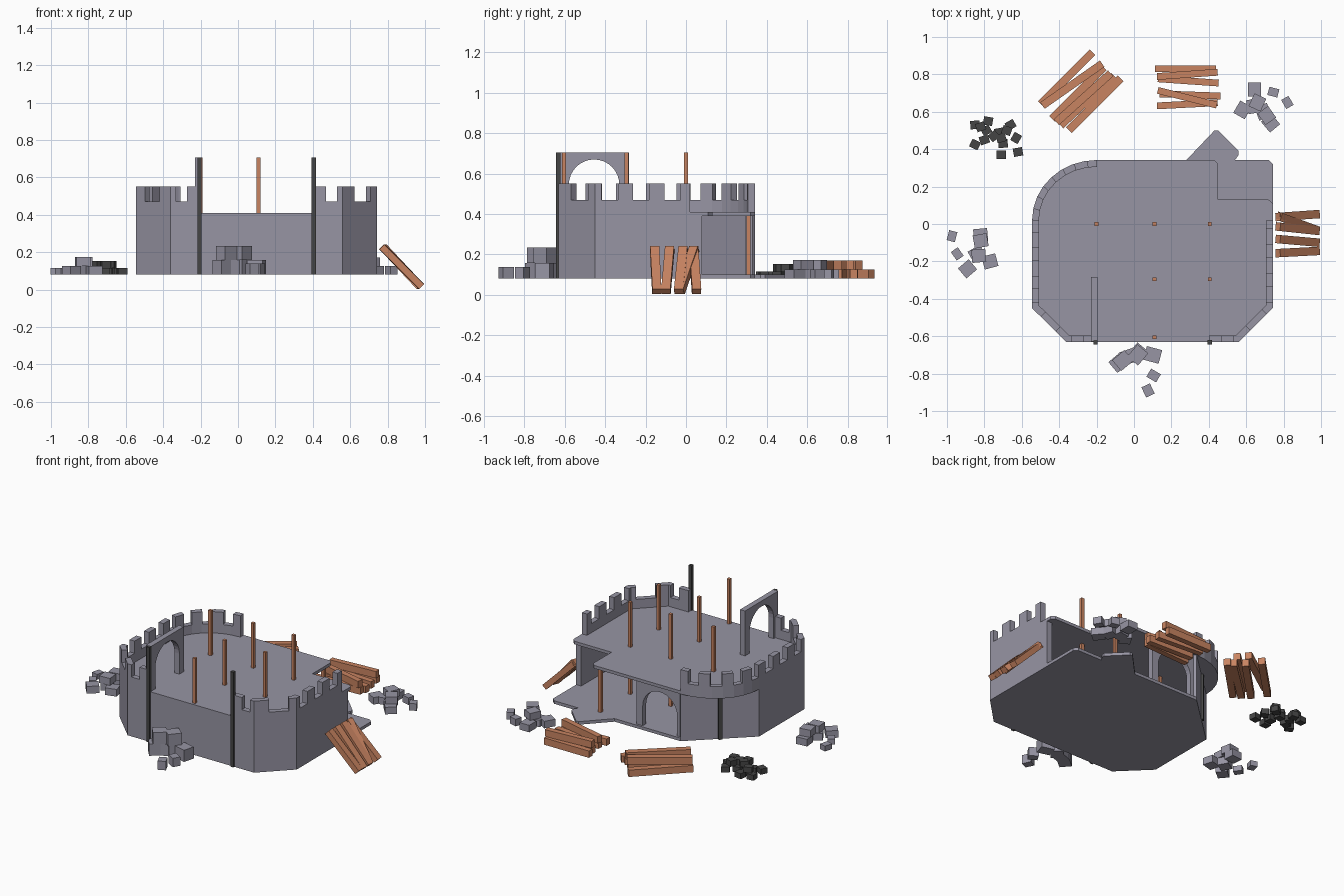
import bpy, bmesh, math
from mathutils import Vector, Matrix

cube = bpy.data.objects.get("Cube")
if cube:
    bpy.data.objects.remove(cube)


def material(name, rgb):
    m = bpy.data.materials.new(name)
    m.use_nodes = True
    m.diffuse_color = (*rgb, 1)
    m.node_tree.nodes["Principled BSDF"].inputs["Base Color"].default_value = (*rgb, 1)
    return m


STONE = material("grey stone", (0.31, 0.30, 0.37))
WOOD = material("orange wood", (0.58, 0.23, 0.12))
DARK = material("dark iron", (0.06, 0.06, 0.06))

BASE, CEILING, DECK, PARAPET, MERLON, TOP = 0.08, 0.39, 0.41, 0.47, 0.55, 0.705
THICK = 0.036


def finish(name, bm, mat):
    bmesh.ops.recalc_face_normals(bm, faces=bm.faces)
    mesh = bpy.data.meshes.new(name)
    bm.to_mesh(mesh)
    bm.free()
    mesh.materials.append(mat)
    ob = bpy.data.objects.new(name, mesh)
    bpy.context.collection.objects.link(ob)
    return ob


def add_prism(bm, points, z0, z1):
    face = bm.faces.new([bm.verts.new((p[0], p[1], z0)) for p in points])
    out = bmesh.ops.extrude_face_region(bm, geom=[face])
    moved = [v for v in out["geom"] if isinstance(v, bmesh.types.BMVert)]
    bmesh.ops.translate(bm, verts=moved, vec=(0, 0, z1 - z0))


def add_box(bm, centre, size, rot=None):
    mat = Matrix.Translation(centre) @ (rot or Matrix()) @ Matrix.Diagonal((*size, 1))
    bmesh.ops.create_cube(bm, size=1, matrix=mat)


def slab(name, points, z0, z1):
    bm = bmesh.new()
    add_prism(bm, points, z0, z1)
    return finish(name, bm, STONE)


def inner_offset(path, dist):
    """Mitred parallel line to the left of the path."""
    path = [Vector(p) for p in path]
    normals = []
    for a, b in zip(path, path[1:]):
        d = (b - a).normalized()
        normals.append(Vector((-d.y, d.x)))
    out = []
    for i, p in enumerate(path):
        n1, n2 = normals[max(i - 1, 0)], normals[min(i, len(normals) - 1)]
        out.append(p + (n1 + n2) * dist / (1 + n1.dot(n2)))
    return out


def cut_path(path, d0, d1):
    """Part of a path between two distances along it."""
    out, run = [], 0
    for a, b in zip(path, path[1:]):
        a, b = Vector(a), Vector(b)
        length = (b - a).length
        lo, hi = max(d0, run), min(d1, run + length)
        if hi - lo > 1e-5:
            if not out:
                out.append(a.lerp(b, (lo - run) / length))
            out.append(a.lerp(b, (hi - run) / length))
        run += length
    return out


def add_wall(bm, path, z0, z1):
    add_prism(bm, list(path) + inner_offset(path, THICK)[::-1], z0, z1)


def wall(name, path, z0, z1, merlons=()):
    bm = bmesh.new()
    add_wall(bm, path, z0, z1)
    for d0, d1 in merlons:
        add_wall(bm, cut_path(path, d0, d1), z1, MERLON)
    return finish(name, bm, STONE)


def arch_wall(name, centre, turn):
    """Upright wall pierced by a round-headed doorway."""
    half, height, radius, spring = 0.172, 0.295, 0.125, 0.135
    pts = [(-half, 0), (-half, height), (half, height), (half, 0), (radius, 0)]
    for i in range(17):
        a = math.pi * i / 16
        pts.append((radius * math.cos(a), spring + radius * math.sin(a)))
    pts.append((-radius, 0))
    bm = bmesh.new()
    add_prism(bm, pts, -THICK / 2, THICK / 2)
    rot = Matrix.Rotation(turn, 4, "Z") @ Matrix.Rotation(math.pi / 2, 4, "X")
    bm.transform(Matrix.Translation(centre) @ rot)
    return finish(name, bm, STONE)


def post(name, x, y, z0, z1, mat, width=0.02, turn=0):
    bm = bmesh.new()
    add_box(bm, (x, y, (z0 + z1) / 2), (width, width, z1 - z0), Matrix.Rotation(turn, 4, "Z"))
    return finish(name, bm, mat)


# Outlines, running anticlockwise
W, E, S, N = -0.545, 0.742, -0.632, 0.342
front_left = [(W, 0.02), (W, -0.45), (-0.36, S)]
front_right = [(0.56, S), (E, -0.45)]
corner_arc = []
for i in range(9):
    a = math.pi / 2 * (1 + i / 8)
    corner_arc.append((-0.2 + 0.345 * math.cos(a), 0.02 + 0.322 * math.sin(a)))

# Floors
slab("ground_floor", [(-0.2, N)] + front_left + front_right + [
    (E, 0.32), (0.72, N), (0.54, N), (0.56, 0.37), (0.56, 0.39), (0.45, 0.5),
    (0.43, 0.5), (0.28, N)], BASE, BASE + 0.02)
slab("upper_floor", corner_arc + front_left[1:] + front_right + [
    (E, 0.11), (0.72, 0.13), (0.45, 0.13), (0.45, 0.32), (0.43, N)], CEILING, DECK)

# Walls and battlements
wall("lower_wall", [(-0.2, N)] + front_left + front_right + [(E, 0.08)], BASE + 0.02, CEILING)
wall("right_parapet", corner_arc + front_left[1:] + [(-0.2, S)], DECK, PARAPET,
     [(0, .05), (.12, .19), (.26, .33), (.39, .46), (.52, .59), (.67, .74), (.82, .89),
      (.96, 1.06), (1.17, 1.28), (1.34, 1.41)])
wall("left_parapet", [(0.4, S)] + front_right + [(E, 0.02)], DECK, PARAPET,
     [(0, .07), (.13, .25), (.37, .45), (.53, .605), (.685, .76), (.84, .89)])
arch_wall("upper_arch", (-0.213, -0.455, DECK), math.pi / 2)
arch_wall("lower_arch", (-0.04, 0.31, BASE + 0.015), 0)

# Posts on a square grid
for x in (-0.2, 0.11, 0.405):
    for y in (0.31, 0, -0.295, -0.58):
        if x > 0 or y == 0:
            post("lower_post", x, y, BASE + 0.02, CEILING, WOOD)
for x, y in ((-0.2, 0), (0.11, 0), (0.405, 0), (0.11, -0.295), (0.405, -0.295), (0.11, -0.605)):
    post("upper_post", x, y, DECK, TOP, WOOD)
for x in (-0.205, 0.405):
    post("front_iron_post", x, S, BASE, TOP, DARK, 0.022)
post("back_iron_post", -0.375, 0.18, BASE, CEILING, DARK, 0.025, math.radians(45))


def pile(name, mat, size, items):
    """Blocks given as x, y, layer and yaw in degrees."""
    bm = bmesh.new()
    for x, y, layer, yaw in items:
        z = BASE + size[2] * (layer + 0.5)
        add_box(bm, (x, y, z), size, Matrix.Rotation(math.radians(yaw), 4, "Z"))
    return finish(name, bm, mat)


# Rubble
pile("front_rubble", STONE, (0.085, 0.075, 0.077), [
    (-.08, -.74, 0, 40), (-.03, -.71, 0, 20), (.02, -.69, 0, 50), (.1, -.70, 0, -15),
    (-.06, -.73, 1, 40), (.02, -.70, 1, 50)])
pile("front_small_rubble", STONE, (0.05, 0.06, 0.058), [(.105, -.81, 0, 60), (.075, -.89, 0, 25)])
pile("right_rubble", STONE, (0.075, 0.07, 0.047), [
    (-.82, -.06, 0, 5), (-.89, -.24, 0, 40), (-.77, -.2, 0, 15), (-.84, -.16, 0, 30),
    (-.82, -.09, 1, 10), (-.83, -.17, 1, 5)])
pile("right_small_rubble", STONE, (0.045, 0.055, 0.035), [(-.973, -.065, 0, -15), (-.945, -.16, 0, 35)])
pile("back_rubble", STONE, (0.07, 0.075, 0.046), [
    (.58, .61, 0, -30), (.645, .72, 0, 0), (.69, .6, 0, 20), (.73, .54, 0, 40),
    (.64, .63, 0, 10), (.66, .65, 1, -25), (.71, .58, 1, 35)])
pile("back_small_rubble", STONE, (0.055, 0.045, 0.046), [(.745, .705, 0, -15), (.82, .65, 0, -60)])
pile("coal_heap", DARK, (0.05, 0.045, 0.036), [
    (-.85, .53, 0, 5), (-.78, .55, 0, -10), (-.79, .5, 0, 30), (-.72, .49, 0, 10),
    (-.7, .43, 0, 5), (-.66, .53, 0, 30), (-.71, .37, 0, 0), (-.85, .425, 0, -25),
    (-.8, .45, 0, 20), (-.63, .46, 0, 60), (-.62, .385, 0, 10), (-.82, .52, 1, 20),
    (-.75, .47, 1, 40), (-.71, .46, 1, 15), (-.68, .5, 1, -20)])

# Plank stacks
pile("long_planks", WOOD, (0.39, 0.042, 0.045), [
    (-.36, .78, 0, 45), (-.30, .70, 0, 45), (-.21, .64, 0, 45), (-.25, .66, 0, 43),
    (-.33, .745, 1, 35), (-.27, .675, 1, 42)])
pile("short_planks", WOOD, (0.325, 0.036, 0.045), [
    (.275, .83, 0, 0), (.29, .765, 0, -4), (.285, .64, 0, 3), (.3, .69, 0, -2),
    (.285, .80, 1, 4), (.285, .675, 1, -14)])

# Planks leaning down over the edge
bm = bmesh.new()
for y, yaw in ((0.045, 4), (0.005, -20), (-0.025, -6), (-0.09, -5), (-0.15, 3)):
    rot = Matrix.Rotation(math.radians(yaw), 4, "Z") @ Matrix.Rotation(math.radians(45), 4, "Y")
    add_box(bm, (0.875, y, 0.122), (0.3, 0.045, 0.036), rot)
finish("leaning_planks", bm, WOOD)
